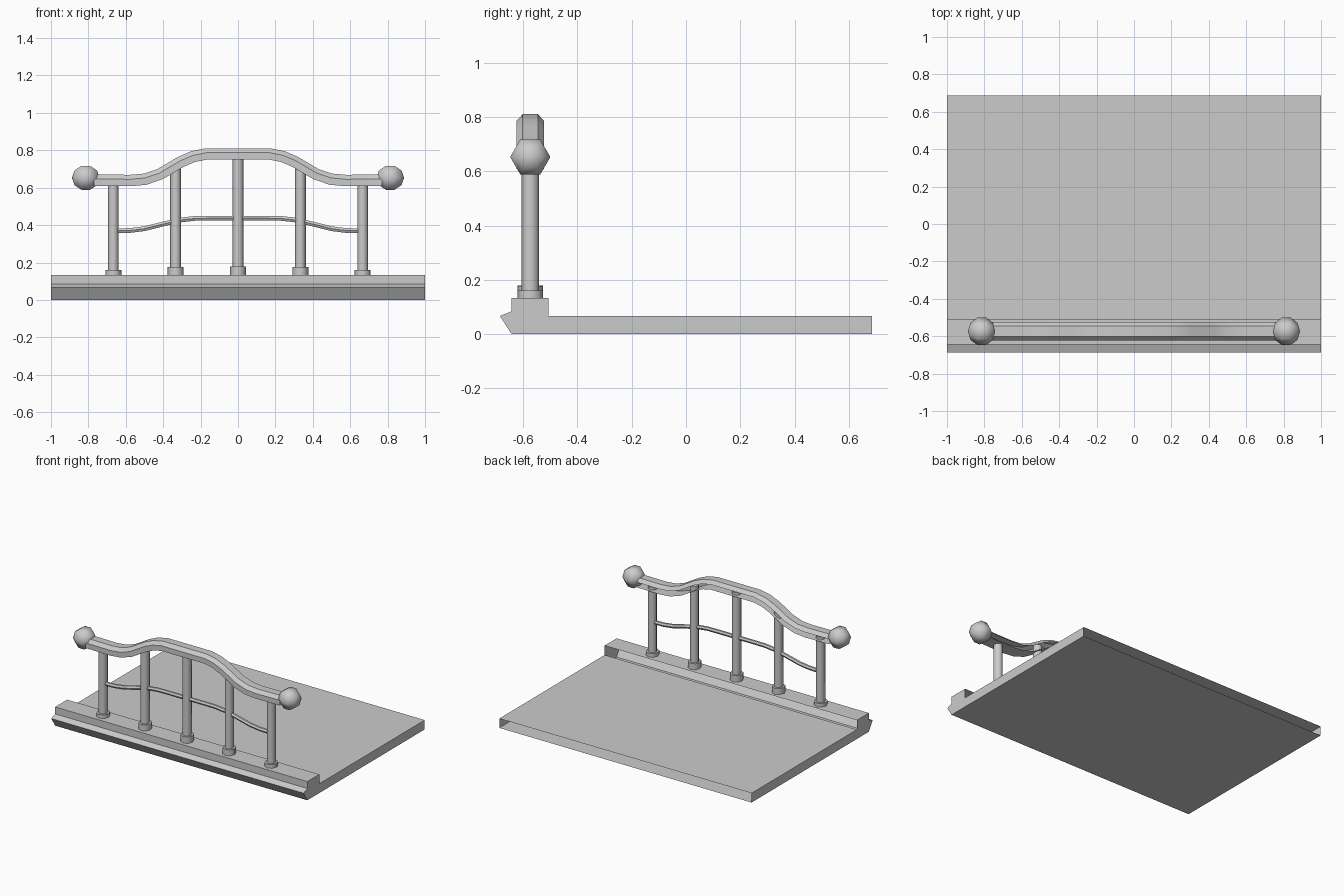
import bpy, math
from mathutils import Vector, Matrix

if "Cube" in bpy.data.objects:
    bpy.data.objects.remove(bpy.data.objects["Cube"])

Y0 = -0.574  # centre line of the railing


def make(name, verts, faces, smooth=None):
    me = bpy.data.meshes.new(name)
    me.from_pydata(verts, [], faces)
    me.update()
    ob = bpy.data.objects.new(name, me)
    bpy.context.collection.objects.link(ob)
    if smooth:
        bpy.ops.object.select_all(action='DESELECT')
        ob.select_set(True)
        bpy.context.view_layer.objects.active = ob
        bpy.ops.object.shade_smooth_by_angle(angle=math.radians(smooth))
    return ob


def sweep(name, half, section, skip=()):
    """Sweep a (y, z) section along a path in the XZ plane, mirrored about x = 0."""
    path = half + [(-x, z) for x, z in reversed(half)]
    n, verts, faces = len(section), [], []
    for i, (x, z) in enumerate(path):
        a, b = path[max(i - 1, 0)], path[min(i + 1, len(path) - 1)]
        t = Vector((b[0] - a[0], b[1] - a[1])).normalized()
        verts += [(x - t.y * h, Y0 + y, z + t.x * h) for y, h in section]
    for i in range(len(path) - 1):
        for k in range(n):
            if k not in skip:
                j = (k + 1) % n
                faces.append((i * n + k, i * n + j, (i + 1) * n + j, (i + 1) * n + k))
    return make(name, verts, faces, 40)


def prism(name, x, rx, ry, z0, z1, sides=8):
    """Upright post with a closed top."""
    verts = []
    for z in (z0, z1):
        for k in range(sides):
            a = 2 * math.pi * k / sides
            verts.append((x + rx * math.cos(a), Y0 + ry * math.sin(a), z))
    faces = [(k, (k + 1) % sides, sides + (k + 1) % sides, sides + k) for k in range(sides)]
    faces.append(tuple(range(sides, 2 * sides)))
    return make(name, verts, faces, 50)


# Floor slab with raised kerb and front moulding; rear faces left open
prof = [(-0.643, 0), (0.686, 0), (0.686, 0.067), (-0.507, 0.067),
        (-0.507, 0.134), (-0.643, 0.134), (-0.643, 0.084), (-0.686, 0.067)]
n = len(prof)
verts = [(x, y, z) for x in (-1, 1) for y, z in prof]
faces = [(k, n + k, n + (k + 1) % n, (k + 1) % n) for k in range(n) if k not in (1, 3)]
faces += [tuple(reversed(range(n))), tuple(range(n, 2 * n))]
for f, flip in ((-2, True), (-1, False)):
    faces[f] = tuple(range(n - 1, -1, -1)) if flip else tuple(range(n, 2 * n))
make("balcony_floor", verts, faces)

# Hand rail, chamfered on top and open along its rear side
sweep("hand_rail",
      [(-0.77, 0.64), (-0.578, 0.638), (-0.497, 0.645), (-0.417, 0.672),
       (-0.305, 0.738), (-0.24, 0.766), (-0.17, 0.78)],
      [(-0.05, -0.03), (-0.05, 0.007), (-0.028, 0.031), (0.028, 0.031),
       (0.05, 0.007), (0.05, -0.03)], skip=(4,))

# Thin lower rail
sweep("lower_rail",
      [(-0.65, 0.370), (-0.58, 0.371), (-0.5, 0.381), (-0.4, 0.406),
       (-0.31, 0.427), (-0.23, 0.436), (-0.15, 0.437)],
      [(0.014 * math.cos(a * math.pi / 3), 0.0145 * math.sin(-a * math.pi / 3))
       for a in range(6)])

# Posts and their collars
for i, (top, collar) in enumerate([(0.63, 0.16), (0.725, 0.177), (0.77, 0.18),
                                   (0.725, 0.177), (0.63, 0.16)]):
    x = (i - 2) / 3
    prism(f"post_{i + 1}", x, 0.029, 0.032, 0.134, top)
    prism(f"post_collar_{i + 1}", x, 0.043, 0.047, 0.134, collar)

# Ball ends: six-sided about x
for side, sx in (("left", -1), ("right", 1)):
    bpy.ops.mesh.primitive_uv_sphere_add(segments=6, ring_count=5, radius=0.074)
    ball = bpy.context.object
    ball.name = f"ball_end_{side}"
    s = 1 / math.cos(math.radians(18))
    ball.data.transform(Matrix.Translation((sx * 0.814, Y0, 0.653))
                        @ Matrix.Rotation(math.pi / 2, 4, 'Y')
                        @ Matrix.Diagonal((s, s, 1, 1)))
    bpy.ops.object.shade_smooth_by_angle(angle=math.radians(65))
